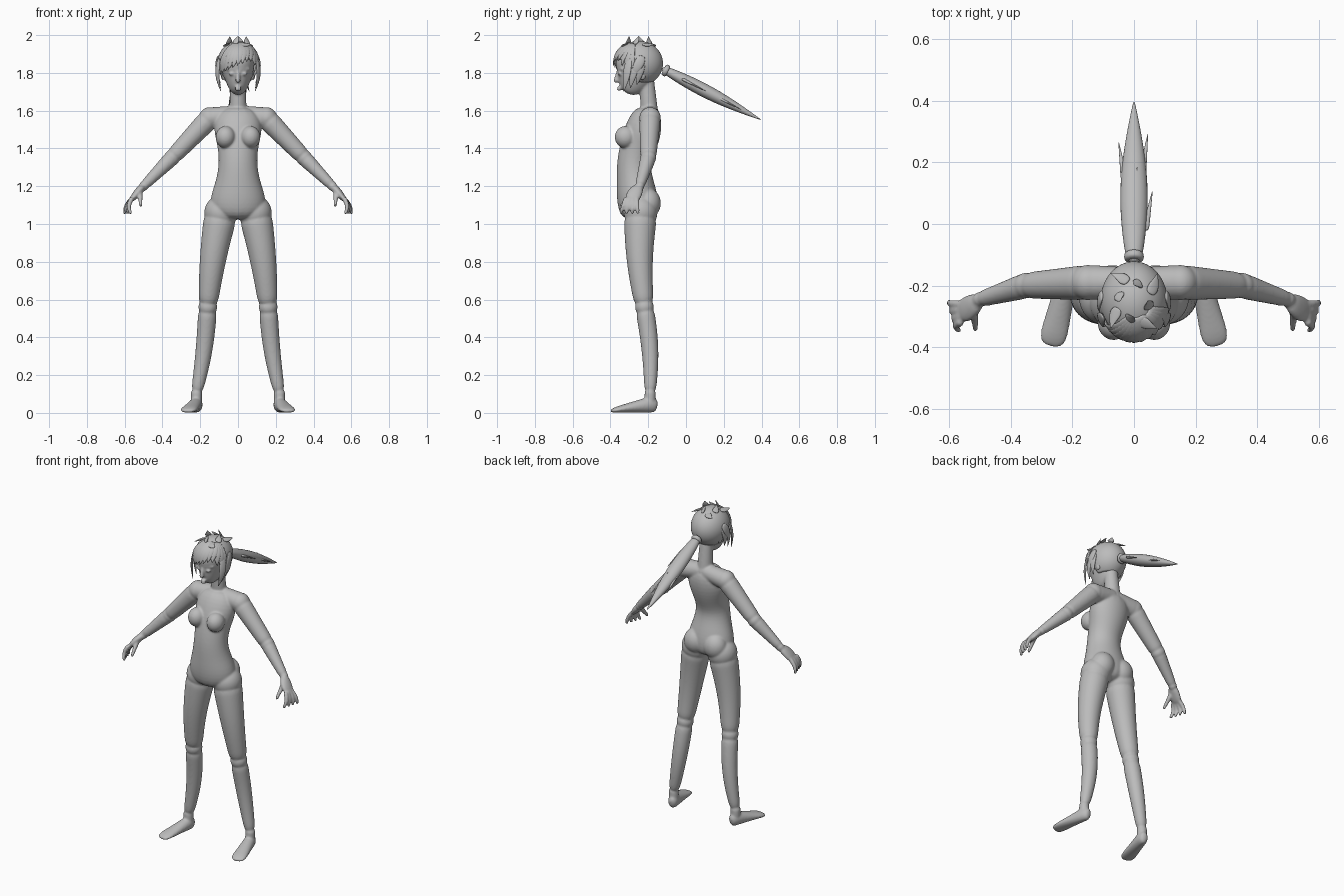
import bpy, bmesh, math
from mathutils import Vector, Matrix

if "Cube" in bpy.data.objects:
    bpy.data.objects.remove(bpy.data.objects["Cube"])

grey = bpy.data.materials.new("plain grey")
grey.use_nodes = True
grey.diffuse_color = (0.5, 0.5, 0.5, 1)
grey.node_tree.nodes["Principled BSDF"].inputs["Base Color"].default_value = grey.diffuse_color

HEAD = Vector((0, -.25, 1.85))
HAIR = Vector((.11, .13, .12))
SIDEWAYS, DEPTH, UPWARD = Matrix.Identity(3)


def mix(start, end, t):
    return start + (end - start) * t


def tube(bm, rows, reference=DEPTH, sides=12, radial=False):
    """Loft ellipses, each given as (centre, half width, half depth)."""
    centres = [Vector(row[0]) for row in rows]
    rings = []
    for i, (centre, (_, width, depth)) in enumerate(zip(centres, rows)):
        along = centres[min(i + 1, len(rows) - 1)] - centres[max(i - 1, 0)]
        across = along.cross(centre - HEAD if radial else reference).normalized()
        out = across.cross(along.normalized())
        angles = [math.tau * k / sides for k in range(sides)]
        rings.append([bm.verts.new(centre + across * width * math.cos(a) + out * depth * math.sin(a))
                      for a in angles])
    for low, high in zip(rings, rings[1:]):
        for k in range(sides):
            bm.faces.new((low[k - 1], low[k], high[k], high[k - 1]))
    bm.faces.new(rings[0])
    bm.faces.new(rings[-1])


def ball(bm, centre, radii, segments=16):
    place = Matrix.Translation(centre) @ Matrix.Diagonal((*radii, 1))
    bmesh.ops.create_uvsphere(bm, u_segments=segments, v_segments=segments // 2,
                              radius=1, matrix=place)


def limb(bm, start, end, thick, thin, bulge=0, bow=(0, 0, 0)):
    """Tapered limb with a rounded joint at each end, a muscle bulge and a bend."""
    rows = []
    for i in range(7):
        t = i / 6
        swell = math.sin(math.pi * t)
        radius = mix(thick, thin, t) + bulge * swell
        rows.append((mix(start, end, t) + Vector(bow) * swell, radius, radius))
    tube(bm, rows)
    ball(bm, start, [thick] * 3)
    ball(bm, end, [thin] * 3)


def stack(bm, bottom, step, sections):
    """Loft evenly spaced level sections of (half width, front, back)."""
    tube(bm, [((0, (front + back) / 2, bottom + step * i), width, (back - front) / 2)
              for i, (width, front, back) in enumerate(sections)], sides=16)


def finish(bm, name, level=1):
    bmesh.ops.recalc_face_normals(bm, faces=bm.faces)
    for face in bm.faces:
        face.smooth = True
    mesh = bpy.data.meshes.new(name)
    bm.to_mesh(mesh)
    bm.free()
    mesh.materials.append(grey)
    part = bpy.data.objects.new(name, mesh)
    bpy.context.collection.objects.link(part)
    rounding = part.modifiers.new("rounding", "SUBSURF")
    rounding.levels = rounding.render_levels = level
    return part


# Torso from hips to collar, then the neck
bm = bmesh.new()
stack(bm, 1.02, .1, [(.13, -.34, -.15), (.16, -.37, -.14), (.12, -.37, -.17), (.1, -.37, -.19),
                     (.11, -.35, -.15), (.14, -.32, -.12), (.09, -.26, -.13)])
limb(bm, Vector((0, -.19, 1.55)), Vector((0, -.21, 1.78)), .05, .04)

# Face from chin to crown, with nose and lips
stack(bm, 1.69, .05, [(.03, -.35, -.28), (.06, -.37, -.2), (.08, -.37, -.16),
                      (.09, -.38, -.14), (.09, -.36, -.14), (.05, -.3, -.2)])
limb(bm, Vector((0, -.36, 1.81)), Vector((0, -.37, 1.76)), .008, .014)
for lip in (1.71, 1.724):
    ball(bm, (0, -.355, lip), (.02, .012, .006))

for side in (1, -1):
    def at(x, y, z):
        return Vector((side * x, y, z))

    # Eyes, brows and ears
    ball(bm, at(.034, -.35, 1.795), (.017, .014, .009))
    limb(bm, at(.015, -.36, 1.82), at(.06, -.34, 1.82), .007, .005)
    ball(bm, at(.08, -.23, 1.79), (.012, .02, .03))
    # Chest and seat
    ball(bm, at(.066, -.32, 1.46), (.055, .06, .06))
    ball(bm, at(.07, -.2, 1.11), (.075, .07, .08))
    # Leg
    hip, knee, ankle = at(.09, -.24, 1.06), at(.16, -.22, .56), at(.22, -.19, .1)
    limb(bm, hip, knee, .093, .052, bow=at(.008, -.015, 0))
    limb(bm, knee, ankle, .052, .031, .005, at(-.01, .015, 0))
    limb(bm, ankle, at(.22, -.19, .04), .031, .03)
    # Foot, low and wide towards the toes
    foot = []
    for i in range(8):
        t = i / 7
        taper = .7 if i in (0, 7) else 1
        height = mix(.05, .012, t) * taper
        foot.append((mix(at(.21, -.15, height), at(.27, -.4, height), t),
                     mix(.032, .05, t) * taper, height))
    tube(bm, foot, UPWARD)
    # Shoulder and arm
    shoulder, elbow, wrist = at(.15, -.19, 1.56), at(.35, -.2, 1.35), at(.5, -.245, 1.2)
    limb(bm, at(0, -.19, 1.58), shoulder, .05, .06)
    limb(bm, shoulder, elbow, .06, .044)
    limb(bm, elbow, wrist, .044, .026)
    # Palm, thumb and four fanned fingers
    tube(bm, [(wrist, .024, .028), (at(.53, -.27, 1.17), .022, .044),
              (at(.57, -.29, 1.12), .015, .044)])
    limb(bm, at(.52, -.27, 1.18), at(.515, -.34, 1.1), .017, .01)
    for i in range(4):
        limb(bm, at(.565, -.32 + .02 * i, 1.13), at(.57 + .01 * i, -.345 + .03 * i, 1.06),
             .014, .01, bow=at(.01, 0, 0))

# Fuse everything into one smooth skin with flat soles
for vert in bm.verts:
    vert.co.z = max(vert.co.z, 0)
body = finish(bm, "body", 2)
skin = body.modifiers.new("skin", "REMESH")
skin.mode, skin.voxel_size, skin.use_smooth_shade = "VOXEL", .006, True
soften = body.modifiers.new("soften", "SMOOTH")
soften.factor, soften.iterations = .5, 6


# Hair cap, open over the face and nape
def is_open(centre):
    over_face = centre.y < -.25 and centre.z < min(1.87, 1.27 - centre.y * 2)
    return over_face or centre.z < 1.755


bm = bmesh.new()
ball(bm, HEAD, HAIR, 32)
bmesh.ops.delete(bm, context="FACES",
                 geom=[face for face in bm.faces if is_open(face.calc_center_median())])
cap = finish(bm, "hair_cap")
cap.modifiers.new("thickness", "SOLIDIFY").thickness = .012


def on_head(azimuth, elevation, lift):
    a, e = math.radians(azimuth), math.radians(elevation)
    outward = Vector((math.sin(a) * math.cos(e), -math.cos(a) * math.cos(e), math.sin(e)))
    return HEAD + outward * HAIR * lift


def lock(bm, points, width):
    """Flat pointed lock lying on the skull."""
    rows = []
    for i, point in enumerate(points):
        t = i / (len(points) - 1)
        spread = width * max(.05, math.sin(math.pi * mix(.2, 1, t)))
        rows.append((point, spread, spread * .3))
    tube(bm, rows, sides=8, radial=True)


def sweep(bm, start, end, width, lift):
    """Lock between two (azimuth, elevation) pairs, lifting off at its tip."""
    steps = [i / 5 for i in range(6)]
    lock(bm, [on_head(mix(start[0], end[0], t), mix(start[1], end[1], t),
                      mix(1, lift, t * t)) for t in steps], width)


# Fringe swept across the forehead, with long temple locks
bm = bmesh.new()
for i in range(8):
    sweep(bm, (30 - 6 * i, 66), (24 - 13 * i, 4 - 5 * i), .03, 1.05)
for i in range(4):
    sweep(bm, (45 + 5 * i, 62), (36 + 14 * i, 4 - 10 * i), .03, 1.06)
for side in (1, -1):
    for back in (0, .035, .07):
        root = Vector((side * .1, back - .3, 1.88))
        tip = Vector((side * .09, back - .33, 1.7 + back / 2))
        curve = Vector((side * .014, 0, 0))
        lock(bm, [mix(root, tip, t / 5) + curve * math.sin(math.pi * t / 5)
                  for t in range(6)], .026)
    sweep(bm, (side * 100, 20), (side * 75, -32), .03, 1.16)
finish(bm, "fringe")

# Loose spikes around the crown, alternately upright and low
bm = bmesh.new()
for i in range(8):
    azimuth = 45 * i - 70
    sweep(bm, (azimuth, 60), (azimuth + 25, 72 if i % 2 else 40), .022, 1.27)
finish(bm, "crown_spikes")

# Ponytail: a tapering spindle with loose strands, held by a tie
bm = bmesh.new()
tail_root, tail_tip = Vector((0, -.13, 1.825)), Vector((0, .4, 1.55))
rows = []
for i in range(10):
    t = i / 9
    spread = .002 + .045 * math.sin(math.pi * mix(.16, 1, t))
    rows.append((mix(tail_root, tail_tip, t), spread, spread * .8))
tube(bm, rows, UPWARD)
for start, reach, rise in ((.5, -.05, 0), (.55, .045, 0), (.2, .06, 0),
                           (.35, .01, .04), (.2, -.02, .03)):
    rows = []
    for i in range(5):
        t = i / 4
        offset = Vector((reach * mix(.6, 1, t), 0, rise * t))
        thickness = mix(.014, .001, t)
        rows.append((mix(tail_root, tail_tip, start + t / 4) + offset, thickness, thickness * .7))
    tube(bm, rows, UPWARD, 8)
finish(bm, "ponytail")

bm = bmesh.new()
tube(bm, [(mix(tail_root, tail_tip, t), radius, radius)
          for t, radius in ((.02, .025), (.03, .034), (.06, .034), (.07, .025))], UPWARD)
finish(bm, "hair_tie")
